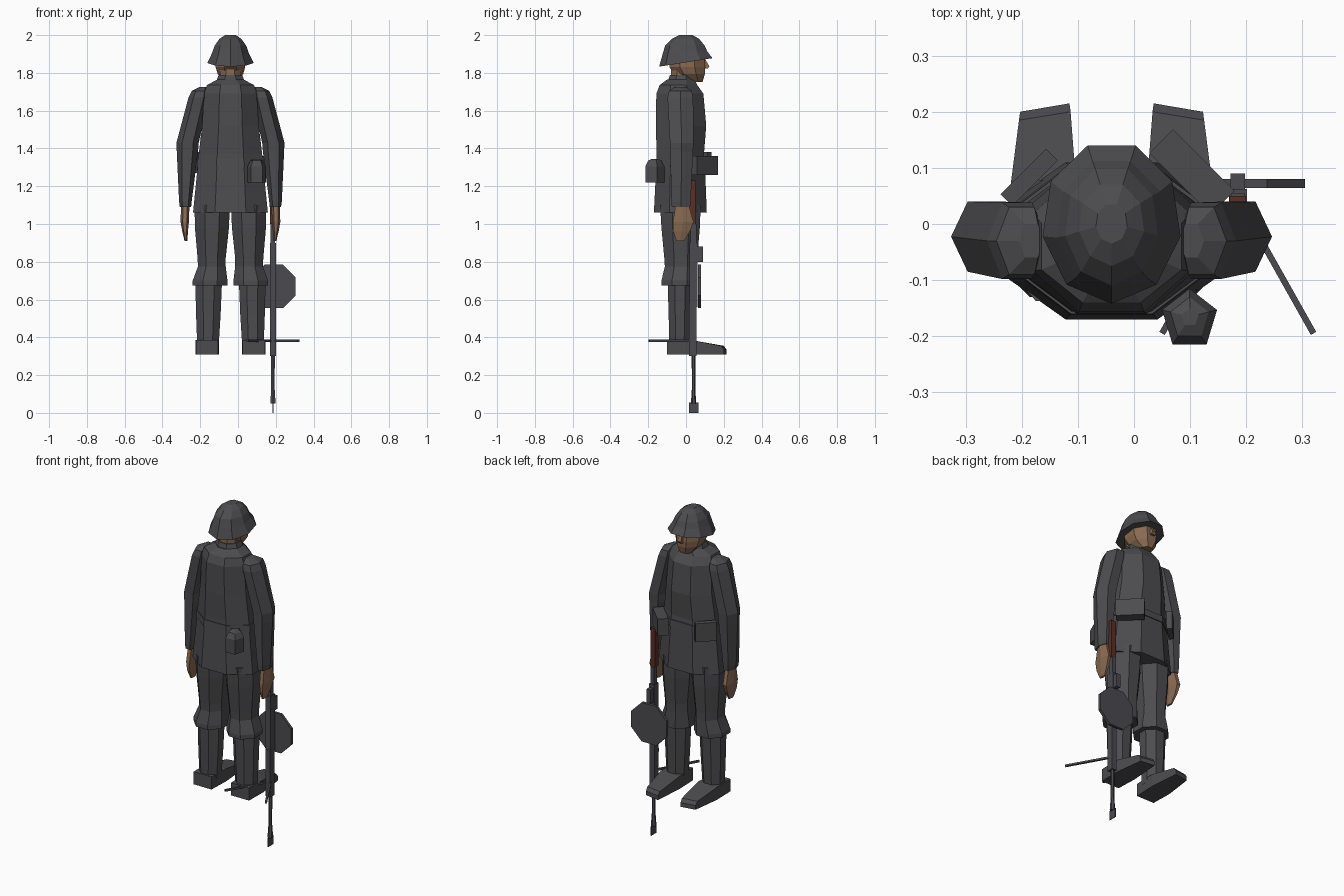
import bpy, bmesh, math

BODY_X = -0.04  # the figure's own centre line


def material(name, rgb):
    m = bpy.data.materials.new(name)
    m.diffuse_color = (*rgb, 1)
    return m


CLOTH = material("uniform grey", (0.073, 0.072, 0.078))
STEEL = material("gun metal", (0.070, 0.068, 0.078))
SKIN = material("skin brown", (0.25, 0.145, 0.082))
WOOD = material("red brown wood", (0.10, 0.028, 0.018))


def ring(z, x0, x1, y0, y1, n=8, phase=None, tilt=0.0):
    """Polygon fitted to given bounds; tilt raises its +y side."""
    phase = math.pi / n if phase is None else phase
    pts = [(math.cos(phase + 2 * math.pi * i / n), math.sin(phase + 2 * math.pi * i / n)) for i in range(n)]
    xs, ys = [p[0] for p in pts], [p[1] for p in pts]
    out = []
    for px, py in pts:
        fx = (px - min(xs)) / (max(xs) - min(xs))
        fy = (py - min(ys)) / (max(ys) - min(ys))
        out.append((x0 + fx * (x1 - x0), y0 + fy * (y1 - y0), z + tilt * fy))
    return out


def loft(name, rings, mat, body=False, mirror=False):
    """Skin through rings of points, capped at both ends."""
    bm = bmesh.new()
    vs = [[bm.verts.new(p) for p in r] for r in rings]
    n = len(rings[0])
    for a, b in zip(vs, vs[1:]):
        for i in range(n):
            j = (i + 1) % n
            bm.faces.new((a[i], a[j], b[j], b[i]))
    bm.faces.new(vs[0][::-1])
    bm.faces.new(vs[-1])
    bmesh.ops.recalc_face_normals(bm, faces=bm.faces)
    me = bpy.data.meshes.new(name)
    bm.to_mesh(me)
    bm.free()
    me.materials.append(mat)
    ob = bpy.data.objects.new(name, me)
    bpy.context.collection.objects.link(ob)
    if body or mirror:
        ob.location.x = BODY_X
    if mirror:
        ob.modifiers.new("other side", 'MIRROR')
    return ob


def centred(data, n=8, phase=None):
    """Rings (z, half width, back y, front y, tilt)."""
    return [ring(z, -w, w, y0, y1, n, phase, *t) for z, w, y0, y1, *t in data]


def box(name, lo, hi, mat):
    return loft(name, [[(lo[0], lo[1], z), (hi[0], lo[1], z), (hi[0], hi[1], z), (lo[0], hi[1], z)]
                       for z in (lo[2], hi[2])], mat)


def turned_box(name, centre, size, angle, mat):
    h = [s / 2 for s in size]
    ob = box(name, [-v for v in h], h, mat)
    ob.location = centre
    ob.rotation_euler.z = angle
    return ob


# Jacket with flared skirt, cinched waist and sloping shoulders
loft("jacket", centred([
    (1.06, 0.198, -0.17, 0.11), (1.32, 0.172, -0.157, 0.10), (1.37, 0.168, -0.155, 0.095),
    (1.52, 0.150, -0.16, 0.107), (1.69, 0.140, -0.157, 0.092), (1.735, 0.125, -0.14, 0.06),
    (1.765, 0.07, -0.10, 0.045)]), CLOTH, body=True)
loft("belt", centred([(1.305, 0.178, -0.162, 0.106), (1.345, 0.175, -0.16, 0.104)]), CLOTH, body=True)
loft("collar", centred([(1.73, 0.085, -0.105, 0.05), (1.79, 0.062, -0.085, 0.035)]), CLOTH, body=True)

# Sleeves and hands
loft("sleeve", [ring(*r, n=6, phase=0) for r in [
    (1.09, 0.208, 0.268, -0.075, 0.022), (1.12, 0.205, 0.272, -0.078, 0.025),
    (1.38, 0.172, 0.284, -0.083, 0.037), (1.43, 0.168, 0.286, -0.085, 0.04),
    (1.67, 0.115, 0.222, -0.098, 0.038), (1.705, 0.115, 0.205, -0.09, 0.03),
    (1.725, 0.12, 0.165, -0.06, 0.0)]], CLOTH, mirror=True)
loft("hand", [ring(*r, n=6, phase=0) for r in [
    (0.91, 0.228, 0.243, -0.05, -0.01), (0.96, 0.225, 0.255, -0.068, 0.02),
    (1.01, 0.220, 0.264, -0.07, 0.04), (1.10, 0.217, 0.262, -0.055, 0.015)]], SKIN, mirror=True)

# Trousers bloused over the boots
loft("trouser_leg", [ring(*r) for r in [
    (0.675, 0.016, 0.200, -0.13, 0.06), (0.70, 0.016, 0.200, -0.13, 0.06),
    (0.775, 0.025, 0.172, -0.112, 0.058), (0.82, 0.025, 0.174, -0.115, 0.06),
    (0.98, 0.008, 0.188, -0.13, 0.073), (1.10, 0.003, 0.190, -0.137, 0.078)]], CLOTH, mirror=True)
loft("boot_shaft", [ring(*r) for r in [
    (0.36, 0.062, 0.176, -0.088, 0.022), (0.52, 0.052, 0.182, -0.092, 0.028),
    (0.69, 0.045, 0.186, -0.097, 0.035)]], CLOTH, mirror=True)


def foot_section(y, x0, x1, top, skew=0):
    return [(x0, y + skew, 0.31), (x1, y, 0.31), (x1, y, top), (x0, y + skew, top)]


loft("boot_foot", [
    foot_section(-0.10, 0.065, 0.182, 0.385), foot_section(0.03, 0.06, 0.185, 0.385),
    foot_section(0.185, 0.073, 0.165, 0.355, 0.015),
    foot_section(0.20, 0.075, 0.163, 0.335, 0.015)], CLOTH, mirror=True)

# Head
loft("neck", centred([(1.72, 0.055, -0.08, 0.03), (1.85, 0.055, -0.08, 0.03)]), SKIN, body=True)
loft("head", centred([
    (1.753, 0.035, 0.01, 0.088), (1.795, 0.068, -0.06, 0.1),
    (1.83, 0.078, -0.088, 0.102), (1.90, 0.078, -0.09, 0.095)]), SKIN, body=True)
loft("nose", centred([(1.822, 0.014, 0.09, 0.115), (1.835, 0.012, 0.09, 0.124),
                      (1.875, 0.006, 0.085, 0.1)], n=4), SKIN, body=True)

# Helmet: pointed rear, flat front, flared brim raised at the front
loft("helmet", centred([
    (1.833, 0.123, -0.142, 0.14, 0.045), (1.895, 0.098, -0.125, 0.112, 0.02),
    (1.945, 0.083, -0.11, 0.098), (1.98, 0.058, -0.075, 0.07),
    (2.0, 0.028, -0.035, 0.035)], n=9, phase=-math.pi / 2), CLOTH, body=True)

# Belt kit: flask behind, two pouches on the front corners
loft("flask", [ring(*r, n=5, phase=math.pi / 2) for r in [
    (1.22, 0.05, 0.148, -0.215, -0.115), (1.305, 0.05, 0.148, -0.215, -0.115),
    (1.335, 0.065, 0.133, -0.2, -0.13), (1.345, 0.085, 0.115, -0.18, -0.15)]], CLOTH)
turned_box("large_pouch", (0.103, 0.093, 1.31), (0.155, 0.06, 0.10), -math.pi / 4, CLOTH)
turned_box("small_pouch", (-0.187, 0.083, 1.325), (0.115, 0.03, 0.11), math.pi / 4, CLOTH)

# Gun hanging muzzle down
GX = 0.185
box("gun_stock", (GX - 0.015, 0.015, 1.0), (GX + 0.015, 0.05, 1.23), WOOD)
box("gun_grip", (GX - 0.012, 0.025, 0.88), (GX + 0.012, 0.055, 1.0), STEEL)
box("gun_receiver", (GX - 0.016, 0.018, 0.56), (GX + 0.016, 0.062, 0.90), STEEL)
box("gun_sight", (GX - 0.013, 0.055, 0.80), (GX + 0.013, 0.09, 0.88), STEEL)
box("gun_handguard", (GX - 0.016, 0.016, 0.30), (GX + 0.016, 0.055, 0.58), STEEL)
loft("gun_barrel", [ring(z, GX - w, GX + w, 0.04 - w, 0.04 + w, n=6) for z, w in
                    [(0.05, 0.014), (0.13, 0.009), (0.32, 0.010)]], STEEL)
box("muzzle_blade", (GX - 0.002, 0.015, 0.0), (GX + 0.002, 0.065, 0.055), STEEL)

# Eight-sided ammunition pan standing upright in front of the receiver
pan = loft("gun_pan", [ring(z, -0.116, 0.116, -0.116, 0.116) for z in (-0.008, 0.008)], STEEL)
pan.rotation_euler.x = math.pi / 2
pan.location = (0.189, 0.072, 0.67)

# Bipod legs spread level behind the barrel
for side, label in ((-1, "left"), (1, "right")):
    dx, dy = side * 0.135, -0.24
    turned_box("bipod_leg_" + label, (GX + dx / 2, 0.045 + dy / 2, 0.382),
               (math.hypot(dx, dy), 0.011, 0.011), math.atan2(dy, dx), STEEL)
